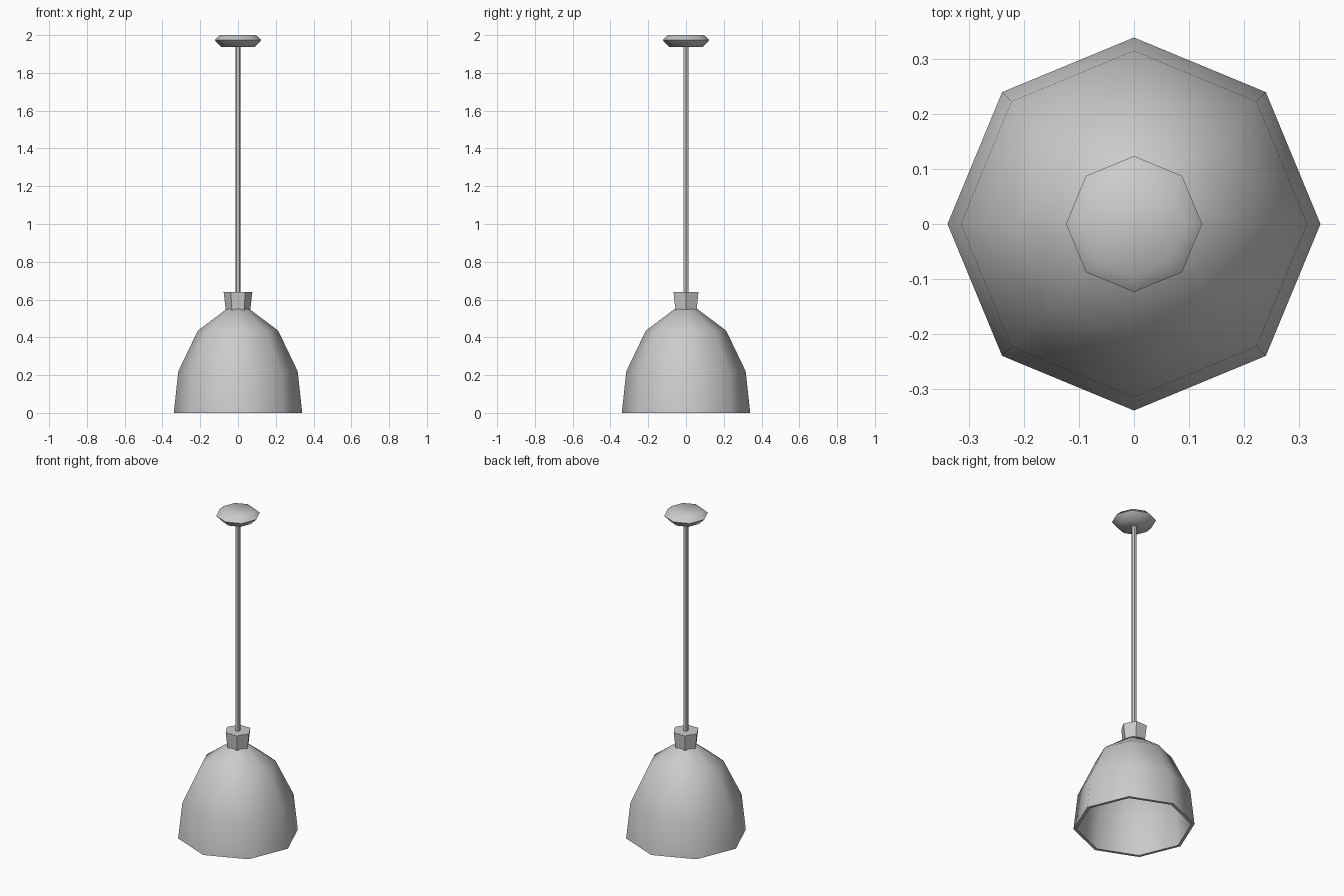
import bpy, math

cube = bpy.data.objects.get("Cube")
if cube:
    bpy.data.objects.remove(cube, do_unlink=True)

metal = bpy.data.materials.new("light grey")
metal.use_nodes = True
colour = (0.6, 0.6, 0.6, 1)
metal.diffuse_color = colour
metal.node_tree.nodes["Principled BSDF"].inputs["Base Color"].default_value = colour


def lathe(name, profile, sides, smooth=None):
    """Turn a (radius, height) profile around z and cap both ends."""
    verts, faces = [], []
    for r, z in profile:
        for i in range(sides):
            a = math.tau * i / sides
            verts.append((r * math.cos(a), r * math.sin(a), z))
    for k in range(len(profile) - 1):
        for i in range(sides):
            j = (i + 1) % sides
            lo, hi = k * sides, (k + 1) * sides
            faces.append((lo + i, lo + j, hi + j, hi + i))
    faces.append(tuple(reversed(range(sides))))
    faces.append(tuple(range(len(verts) - sides, len(verts))))
    mesh = bpy.data.meshes.new(name)
    mesh.from_pydata(verts, [], faces)
    mesh.materials.append(metal)
    obj = bpy.data.objects.new(name, mesh)
    bpy.context.collection.objects.link(obj)
    if smooth:
        bpy.ops.object.select_all(action='DESELECT')
        obj.select_set(True)
        bpy.context.view_layer.objects.active = obj
        bpy.ops.object.shade_smooth_by_angle(angle=math.radians(smooth))
    return obj


# Hollow bell shade: inner skin from the crown down, then the outer skin up
outer = [(0.34, 0.0), (0.316, 0.22), (0.213, 0.435), (0.06, 0.55)]
inner = [(0.055, 0.532), (0.2, 0.425), (0.3, 0.217), (0.322, 0.0)]
lathe("lamp_shade", inner + outer, 8, smooth=50)

# Flared six-sided collar and the rod above it
lathe("collar", [(0.065, 0.545), (0.076, 0.64)], 6)
lathe("rod", [(0.014, 0.63), (0.014, 1.95)], 6)

# Ceiling canopy
lathe("ceiling_canopy", [(0.09, 1.938), (0.124, 1.974), (0.095, 2.0)], 8, smooth=50)
